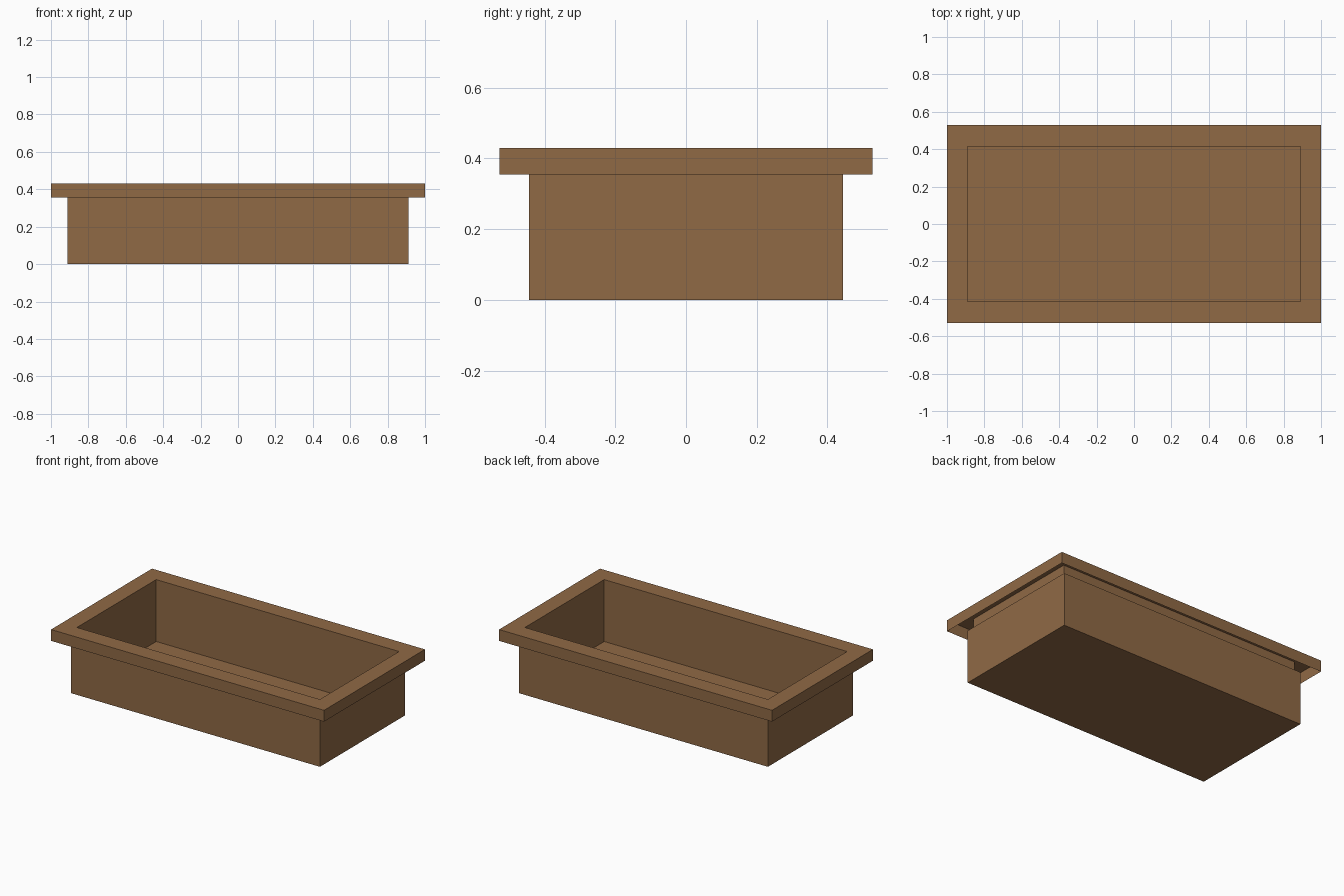
import bpy, bmesh

if "Cube" in bpy.data.objects:
    bpy.data.objects.remove(bpy.data.objects["Cube"])

wood = bpy.data.materials.new("brown_wood")
wood.diffuse_color = (0.278, 0.142, 0.060, 1)
wood.use_nodes = True
wood.node_tree.nodes["Principled BSDF"].inputs["Base Color"].default_value = wood.diffuse_color


def nested_rectangles(name, steps, capped):
    """Skin a stack of rectangles (half_x, half_y, z), outer side first."""
    bm = bmesh.new()
    loops = [[bm.verts.new((sx * hx, sy * hy, z))
              for sx, sy in ((-1, -1), (1, -1), (1, 1), (-1, 1))]
             for hx, hy, z in steps]
    for a, b in zip(loops, loops[1:]):
        for i in range(4):
            j = (i + 1) % 4
            bm.faces.new((a[i], a[j], b[j], b[i]))
    if capped:
        bm.faces.new(loops[0][::-1])
        bm.faces.new(loops[-1])
    mesh = bpy.data.meshes.new(name)
    bm.to_mesh(mesh)
    bm.free()
    mesh.materials.append(wood)
    obj = bpy.data.objects.new(name, mesh)
    bpy.context.collection.objects.link(obj)
    return obj


RIM_TOP, RIM_BASE, FLOOR = 0.43, 0.355, 0.02
INNER = (0.89, 0.415)
BODY = (0.911, 0.444)
OUTER = (1.0, 0.528)

# Box with thick walls and a thin floor
nested_rectangles("planter_box", [
    (*BODY, 0), (*BODY, RIM_BASE), (*INNER, RIM_BASE), (*INNER, FLOOR)], True)

# Overhanging rim, hollow and open underneath
nested_rectangles("top_rim", [
    (*OUTER, RIM_BASE), (*OUTER, RIM_TOP), (*INNER, RIM_TOP), (*INNER, RIM_BASE)], False)
